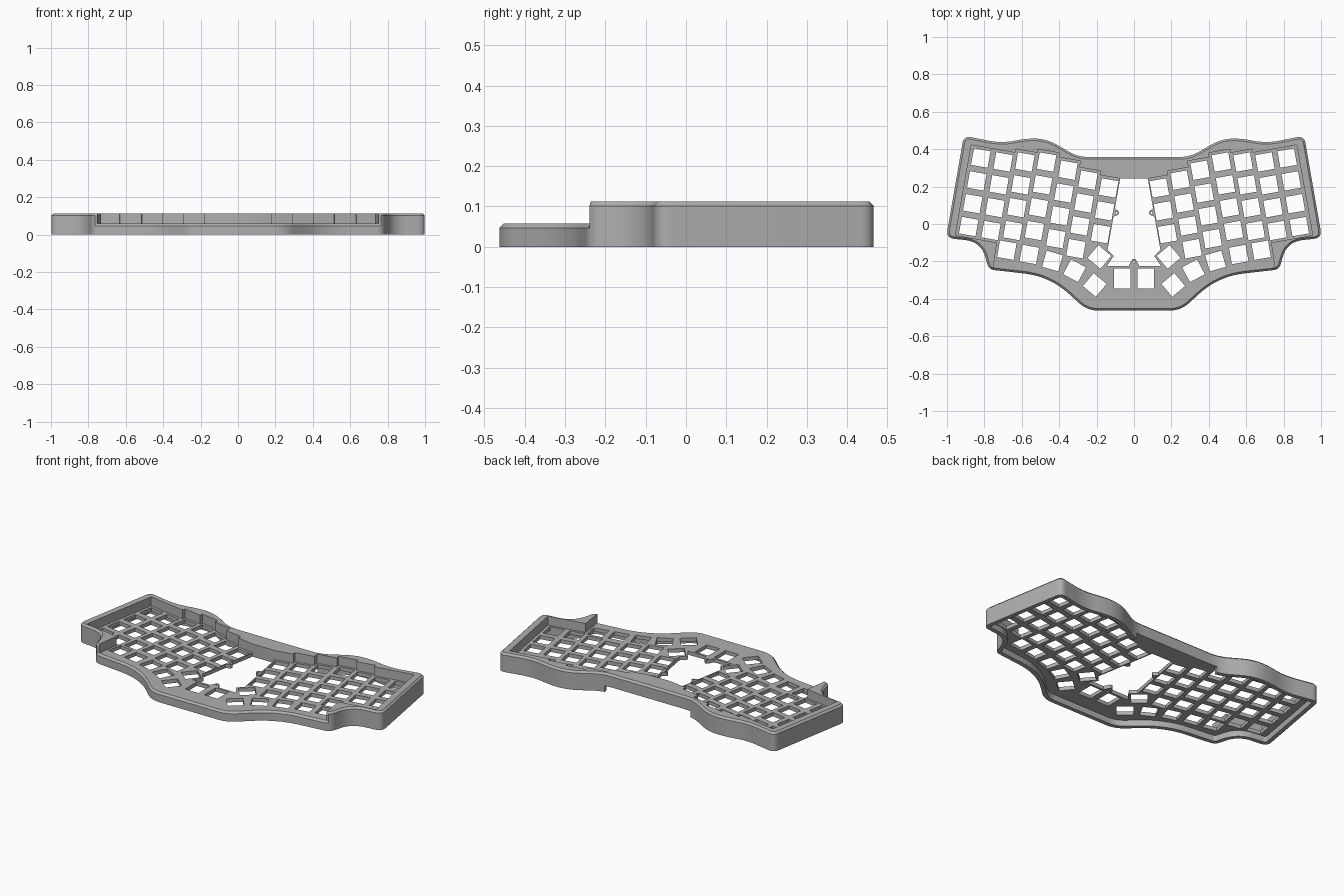
import bpy, bmesh, math
from mathutils import Vector

cube = bpy.data.objects.get("Cube")
if cube:
    bpy.data.objects.remove(cube, do_unlink=True)

grey = bpy.data.materials.new("case_grey")
grey.use_nodes = True
colour = (0.43, 0.43, 0.43, 1)
grey.diffuse_color = colour
grey.node_tree.nodes["Principled BSDF"].inputs["Base Color"].default_value = colour

PLATE_LOW, PLATE_TOP, RIM_TOP, CHAMFER = 0.036, 0.058, 0.112, 0.011
WALL = 0.025
TILT = math.radians(10)


def mirrored(points):
    return [Vector((-p.x, p.y)) for p in reversed(points)]


def tilted(u, v):
    """Point in the right-hand key block, which is turned by TILT."""
    c, s = math.cos(TILT), math.sin(TILT)
    return Vector((u * c - v * s, u * s + v * c))


def rounded(corners, steps=8):
    """Open path with each inner corner (x, y, cut) replaced by a curve."""
    path = []
    for a, b, c in zip(corners, corners[1:], corners[2:]):
        p, q, r = Vector(a[:2]), Vector(b[:2]), Vector(c[:2])
        start = q + (p - q).normalized() * b[2]
        end = q + (r - q).normalized() * b[2]
        for i in range(steps + 1):
            t = i / steps
            path.append(start * (1 - t) ** 2 + q * 2 * t * (1 - t) + end * t * t)
    return path


def inset(loop, amount):
    """Closed clockwise loop moved inward."""
    result = []
    for i, p in enumerate(loop):
        d1 = (p - loop[i - 1]).normalized()
        d2 = (loop[(i + 1) % len(loop)] - p).normalized()
        n1, n2 = Vector((d1.y, -d1.x)), Vector((d2.y, -d2.x))
        result.append(p + (n1 + n2) * amount / (1 + n1.dot(n2)))
    return result


def slab(name, loops, z0, z1, chamfer=0.0):
    """Extruded shape; each loop is (points, points of its top edge)."""
    bm = bmesh.new()
    caps = {0: [], 1: []}
    for base, top in loops:
        levels = [(base, z0), (top, z1)]
        if chamfer:
            levels.insert(1, (base, z1 - chamfer))
        rings = [[bm.verts.new((p.x, p.y, z)) for p in pts] for pts, z in levels]
        n = len(base)
        for low, high in zip(rings, rings[1:]):
            for i in range(n):
                j = (i + 1) % n
                bm.faces.new((low[i], low[j], high[j], high[i]))
        for key, ring in ((0, rings[0]), (1, rings[-1])):
            caps[key] += [bm.edges.get((ring[i], ring[(i + 1) % n])) for i in range(n)]
    for edges in caps.values():
        bmesh.ops.triangle_fill(bm, edges=edges, use_beauty=True, normal=(0, 0, 1))
    bmesh.ops.recalc_face_normals(bm, faces=bm.faces)
    mesh = bpy.data.meshes.new(name)
    bm.to_mesh(mesh)
    bm.free()
    mesh.materials.append(grey)
    mesh.polygons.foreach_set("use_smooth", [True] * len(mesh.polygons))
    mesh.set_sharp_from_angle(angle=math.radians(28))
    obj = bpy.data.objects.new(name, mesh)
    bpy.context.collection.objects.link(obj)
    return obj


# Outer outline, from the back centre round the side to the front centre
half = rounded([
    (0, 0.358, 0), (0.30, 0.358, 0.06), (0.47, 0.458, 0.07), (0.58, 0.456, 0.04),
    (0.71, 0.432, 0.07), (0.91, 0.472, 0.04), (1.005, -0.075, 0.045),
    (0.815, -0.095, 0.09), (0.778, -0.243, 0.035), (0.45, -0.28, 0.14),
    (0.25, -0.463, 0.06), (0, -0.463, 0)])
outline = half + mirrored(half)
count = len(half)
rim_end = next(i for i, p in enumerate(half) if p.y < -0.24)
bevelled = inset(outline, CHAMFER)
inner = inset(outline, WALL)


# Key holes
def key(centre, angle, w=0.045, h=0.045):
    c, s = math.cos(angle), math.sin(angle)
    return [centre + Vector((x * c - y * s, x * s + y * c))
            for x, y in ((-w, -h), (w, -h), (w, h), (-w, h))]


columns = [(0.167, 0.166, 3), (0.283, 0.188, 4), (0.398, 0.222, 4), (0.518, 0.245, 4),
           (0.632, 0.225, 4), (0.747, 0.205, 4), (0.868, 0.205, 4)]
holes = [key(tilted(u, v - 0.124 * row), TILT)
         for u, v, rows in columns for row in range(rows)]
thumb_keys = [(0.68, -0.14, 10), (0.56, -0.163, 10), (0.436, -0.198, 16),
              (0.318, -0.25, 28), (0.21, -0.326, 40), (0.185, -0.176, 40)]
holes += [key(Vector((x, y)), math.radians(a)) for x, y, a in thumb_keys]
holes.append(key(Vector((0.063, -0.292)), 0, 0.044, 0.054))


def screw_hole(x, y):
    return [Vector((x + 0.006 * math.cos(i * math.pi / 4),
                    y + 0.006 * math.sin(i * math.pi / 4))) for i in range(8)]


holes.append(screw_hole(0.094, 0.059))
holes += [mirrored(h) for h in holes]
holes.append(screw_hole(0, -0.202))

# Central opening with small screw tabs
opening = [tilted(0.115, 0.226), tilted(0.115, 0.065)]
opening += [Vector(p) for p in ((0.085, 0.070), (0.079, 0.060), (0.085, 0.049))]
opening += [tilted(0.115, 0.02), tilted(0.115, -0.16)]
opening += [Vector(p) for p in ((0.108, -0.171), (0.145, -0.225), (0.028, -0.225),
                                (0.013, -0.195), (0.006, -0.187))]
holes.append(opening + mirrored(opening))

# Switch plate, with its front edge chamfered outside the raised rim
size = len(outline)
plate_top = [bevelled[i] if rim_end <= i < size - rim_end else outline[i]
             for i in range(size)]
slab("switch_plate", [(outline, plate_top)] + [(h, h) for h in holes],
     PLATE_LOW, PLATE_TOP, CHAMFER)

# Raised rim around the back and sides, stepped along the key columns
steps = []
bounds = [0.113, 0.225, 0.341, 0.459, 0.575, 0.69, 0.93]
tops = [c[1] + 0.06 for c in columns[:6]]
for left, right, top in zip(bounds, bounds[1:], tops):
    steps += [tilted(left, top), tilted(right, top)]
steps += [tilted(0.93, -0.225), tilted(0.705, -0.225), Vector((0.752, -0.236))]
inside = list(reversed(steps)) + [Vector((-p.x, p.y)) for p in steps]
span = list(range(size - rim_end, size)) + list(range(rim_end))
slab("raised_rim", [([outline[i] for i in span] + inside,
                     [bevelled[i] for i in span] + inside)],
     PLATE_TOP, RIM_TOP, CHAMFER)

# Lower skirt wall, open at the back centre
first = next(i for i, p in enumerate(half) if p.x > 0.28)
span = range(first, size - first)
skirt = [outline[i] for i in span] + [inner[i] for i in reversed(span)]
slab("skirt_wall", [(skirt, skirt)], 0, PLATE_LOW)
